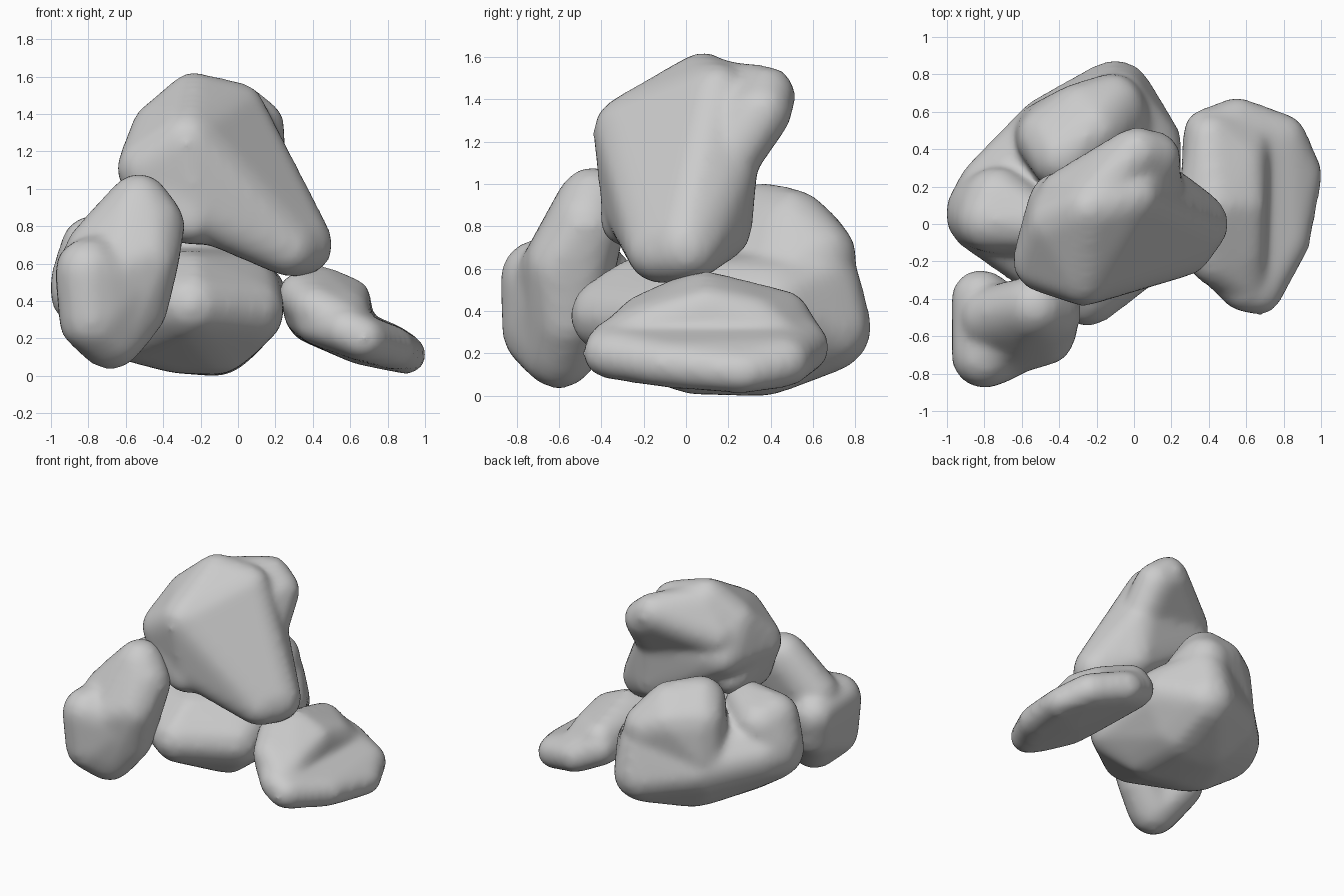
import bpy, bmesh


def add_lobe(bm, balls):
    """Convex skin stretched around a few balls (x, y, z, radius)."""
    hull = bmesh.new()
    for x, y, z, r in balls:
        ball = bmesh.ops.create_icosphere(hull, subdivisions=2, radius=r)
        bmesh.ops.translate(hull, verts=ball["verts"], vec=(x, y, z))
    pts = [v.co.copy() for v in hull.verts]
    hull.clear()
    for p in pts:
        hull.verts.new(p)
    bmesh.ops.convex_hull(hull, input=hull.verts[:])
    loose = [v for v in hull.verts if not v.link_faces]
    bmesh.ops.delete(hull, geom=loose, context="VERTS")
    bmesh.ops.recalc_face_normals(hull, faces=hull.faces[:])
    me = bpy.data.meshes.new("lobe")
    hull.to_mesh(me)
    hull.free()
    bm.from_mesh(me)
    bpy.data.meshes.remove(me)


def rock(name, *lobes):
    """Fuse the lobes into one worn, smooth boulder."""
    bm = bmesh.new()
    for balls in lobes:
        add_lobe(bm, balls)
    me = bpy.data.meshes.new(name)
    bm.to_mesh(me)
    bm.free()
    ob = bpy.data.objects.new(name, me)
    bpy.context.collection.objects.link(ob)
    rm = ob.modifiers.new("fuse", "REMESH")
    rm.mode = "VOXEL"
    rm.voxel_size = 0.025
    rm.use_smooth_shade = True
    sm = ob.modifiers.new("wear", "SMOOTH")
    sm.factor = 0.5
    sm.iterations = 16
    # give back the volume lost to smoothing
    dp = ob.modifiers.new("swell", "DISPLACE")
    dp.strength = 0.014
    dp.mid_level = 0.0
    return ob


# Base boulder: broad body, tall back bump, left bump
rock("base_rock",
     [(-.35, .05, .21, .18), (-.1, .02, .21, .19), (-.35, .38, .21, .18),
      (-.1, .38, .2, .19), (-.25, -.37, .38, .17), (.06, -.12, .35, .18),
      (.05, .42, .42, .2), (-.1, .67, .32, .2), (-.1, .64, .52, .18),
      (-.44, .48, .38, .2), (-.8, .05, .45, .2), (-.76, .18, .45, .18),
      (-.55, 0, .28, .2), (.03, .05, .46, .18), (-.25, -.22, .5, .15)],
     [(-.38, .36, .83, .17), (-.22, .5, .8, .17), (-.12, .63, .66, .17),
      (-.45, .46, .74, .17), (-.28, .59, .73, .16),
      (-.46, .47, .48, .18), (-.05, .45, .5, .18), (-.25, .2, .6, .15)],
     [(-.78, .02, .69, .16), (-.73, .14, .66, .16), (-.8, .06, .5, .2),
      (-.5, 0, .5, .17), (-.52, 0, .73, .14)])

# Leaning capstone: slab body, back knob, front belly
rock("top_rock",
     [(-.24, .08, 1.485, .13), (0, .15, 1.43, .13), (-.27, -.27, 1.25, .16),
      (-.42, 0, 1.32, .14), (.34, 0, .7, .16), (.27, -.13, .68, .14),
      (-.48, -.2, 1.11, .16), (-.22, -.24, .9, .15), (-.41, .13, 1.1, .14),
      (.14, .17, .78, .13), (.12, .2, 1.1, .13)],
     [(.01, .38, 1.42, .13), (.11, .36, 1.34, .13), (-.22, .12, 1.44, .14),
      (.05, .15, 1.25, .13), (-.37, .14, 1.25, .14), (.12, .22, 1.14, .13)],
     [(-.25, -.28, .83, .12), (-.42, -.22, .88, .13), (-.4, .02, .9, .13),
      (-.48, -.2, 1.1, .15), (-.1, -.15, .85, .14)])

# Front left boulder: tall lobe and lower outer lobe
rock("front_left_rock",
     [(-.53, -.44, .915, .16), (-.46, -.47, .8, .17), (-.62, -.46, .83, .15),
      (-.68, -.6, .21, .17), (-.54, -.56, .37, .16), (-.62, -.64, .57, .15),
      (-.48, -.59, .62, .16), (-.76, -.5, .66, .16), (-.76, -.62, .32, .17)],
     [(-.8, -.7, .56, .17), (-.82, -.4, .55, .15), (-.78, -.69, .3, .17),
      (-.68, -.6, .21, .17), (-.58, -.6, .5, .16), (-.72, -.6, .6, .16),
      (-.8, -.44, .38, .15)])

# Right flat stone: raised inner shelf over a sloping plate
rock("right_flat_rock",
     [(.34, -.02, .43, .12), (.44, .1, .46, .12), (.41, .46, .37, .12),
      (.61, .1, .42, .09), (.6, .34, .37, .09), (.41, -.2, .36, .11),
      (.6, -.15, .35, .09), (.62, .45, .26, .1), (.6, -.32, .26, .1)],
     [(.91, .27, .11, .09), (.83, -.1, .15, .1), (.67, -.37, .2, .11),
      (.55, .56, .23, .11), (.8, .47, .16, .11), (.42, -.2, .28, .1),
      (.39, .49, .31, .12), (.58, -.35, .24, .11), (.36, .1, .34, .11),
      (.66, .1, .16, .09)])
